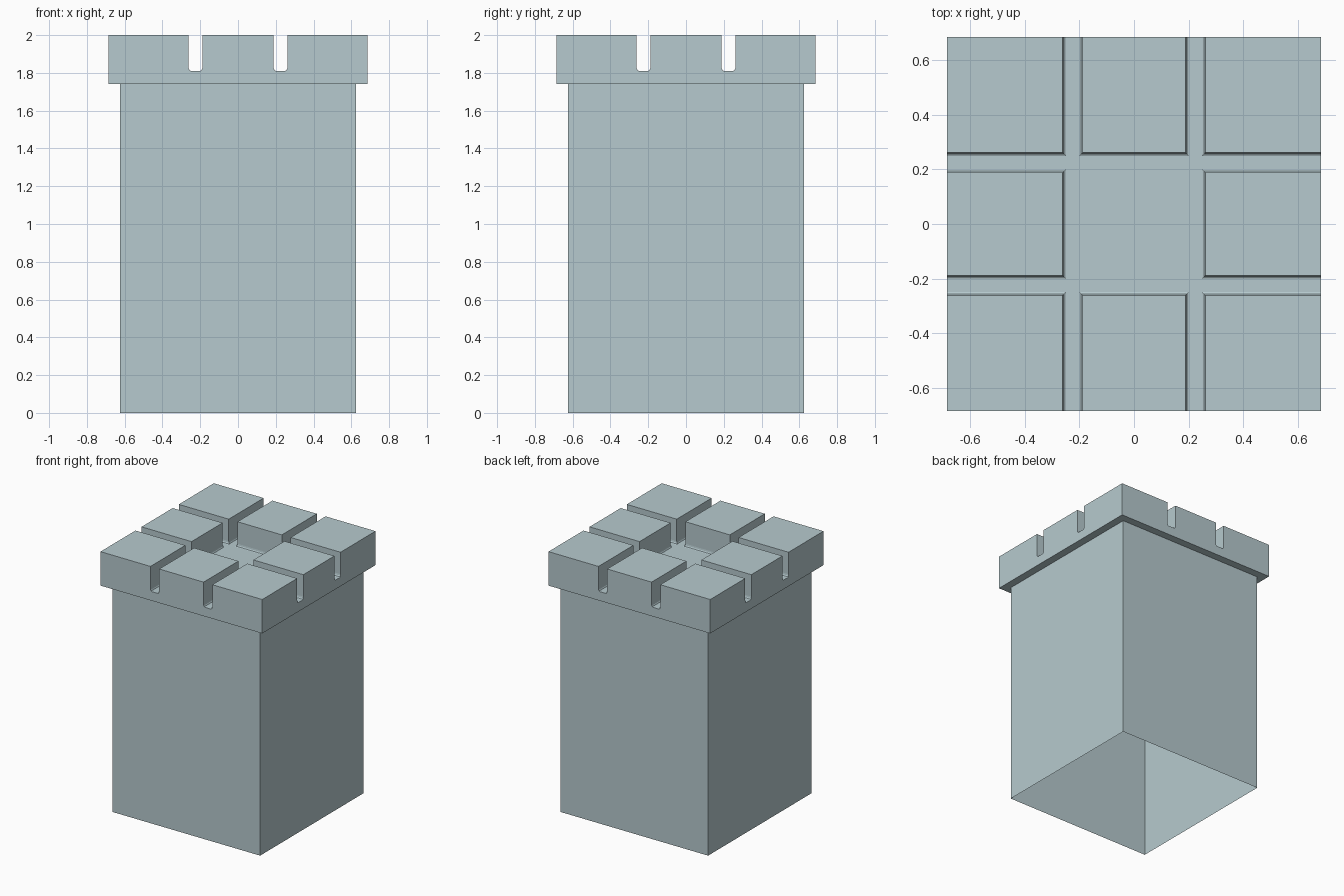
import bpy, bmesh, math

if "Cube" in bpy.data.objects:
    bpy.data.objects.remove(bpy.data.objects["Cube"])

BODY, CAP = 0.625, 0.685          # half widths
Z_LEDGE, Z_FLOOR, Z_TOP = 1.74, 1.81, 2.0
FILLET_W, FILLET_H = 0.012, 0.022

stone = bpy.data.materials.new("pale_grey_blue_stone")
stone.diffuse_color = (0.47, 0.59, 0.62, 1)
stone.use_nodes = True
stone.node_tree.nodes["Principled BSDF"].inputs["Base Color"].default_value = stone.diffuse_color


def finish(name, bm):
    bmesh.ops.remove_doubles(bm, verts=bm.verts[:], dist=1e-5)
    me = bpy.data.meshes.new(name)
    bm.to_mesh(me)
    bm.free()
    me.materials.append(stone)
    ob = bpy.data.objects.new(name, me)
    bpy.context.collection.objects.link(ob)
    return ob


def ring(bm, x0, x1, y0, y1, z):
    return [bm.verts.new((x, y, z)) for x, y in ((x0, y0), (x1, y0), (x1, y1), (x0, y1))]


def square(bm, h, z):
    return ring(bm, -h, h, -h, h, z)


def bridge(bm, lower, upper):
    for i in range(4):
        j = (i + 1) % 4
        bm.faces.new((lower[i], lower[j], upper[j], upper[i]))


# Hollow shaft, open below, with overhanging ledge and lower part of the cap
bm = bmesh.new()
rings = [square(bm, h, z) for h, z in
         ((BODY, 0), (BODY, Z_LEDGE), (CAP, Z_LEDGE), (CAP, Z_FLOOR))]
for a, b in zip(rings, rings[1:]):
    bridge(bm, a, b)
finish("tower_shaft", bm)

# Roof floor: the central square and the grooves between the merlons
cuts = [-CAP, -0.25, -0.2, 0.2, 0.25, CAP]
bm = bmesh.new()
for i in range(5):
    for j in range(5):
        under_merlon = i % 2 == 0 and j % 2 == 0 and (i, j) != (2, 2)
        if not under_merlon:
            bm.faces.new(ring(bm, cuts[i], cuts[i + 1], cuts[j], cuts[j + 1], Z_FLOOR))
finish("roof_floor", bm)


# Merlons: flush outer walls, rounded foot on the sides facing the grooves
def merlon(name, x0, x1, y0, y1):
    def pull(v, sign, d):
        return v if abs(abs(v) - CAP) < 1e-6 else v + sign * d
    bm = bmesh.new()
    last = None
    steps = [(FILLET_W * math.sin(a), Z_FLOOR + FILLET_H * (1 - math.cos(a)))
             for a in (0, math.pi / 6, math.pi / 3, math.pi / 2)]
    for d, z in steps + [(FILLET_W, Z_TOP)]:
        r = ring(bm, pull(x0, 1, d), pull(x1, -1, d), pull(y0, 1, d), pull(y1, -1, d), z)
        if last:
            bridge(bm, last, r)
        last = r
    bm.faces.new(last)
    finish(name, bm)


columns = {"left": (0, 1), "middle": (2, 3), "right": (4, 5)}
rows = {"front": (0, 1), "centre": (2, 3), "back": (4, 5)}
for cname, (a, b) in columns.items():
    for rname, (c, d) in rows.items():
        if (cname, rname) != ("middle", "centre"):
            merlon(f"merlon_{rname}_{cname}", cuts[a], cuts[b], cuts[c], cuts[d])
